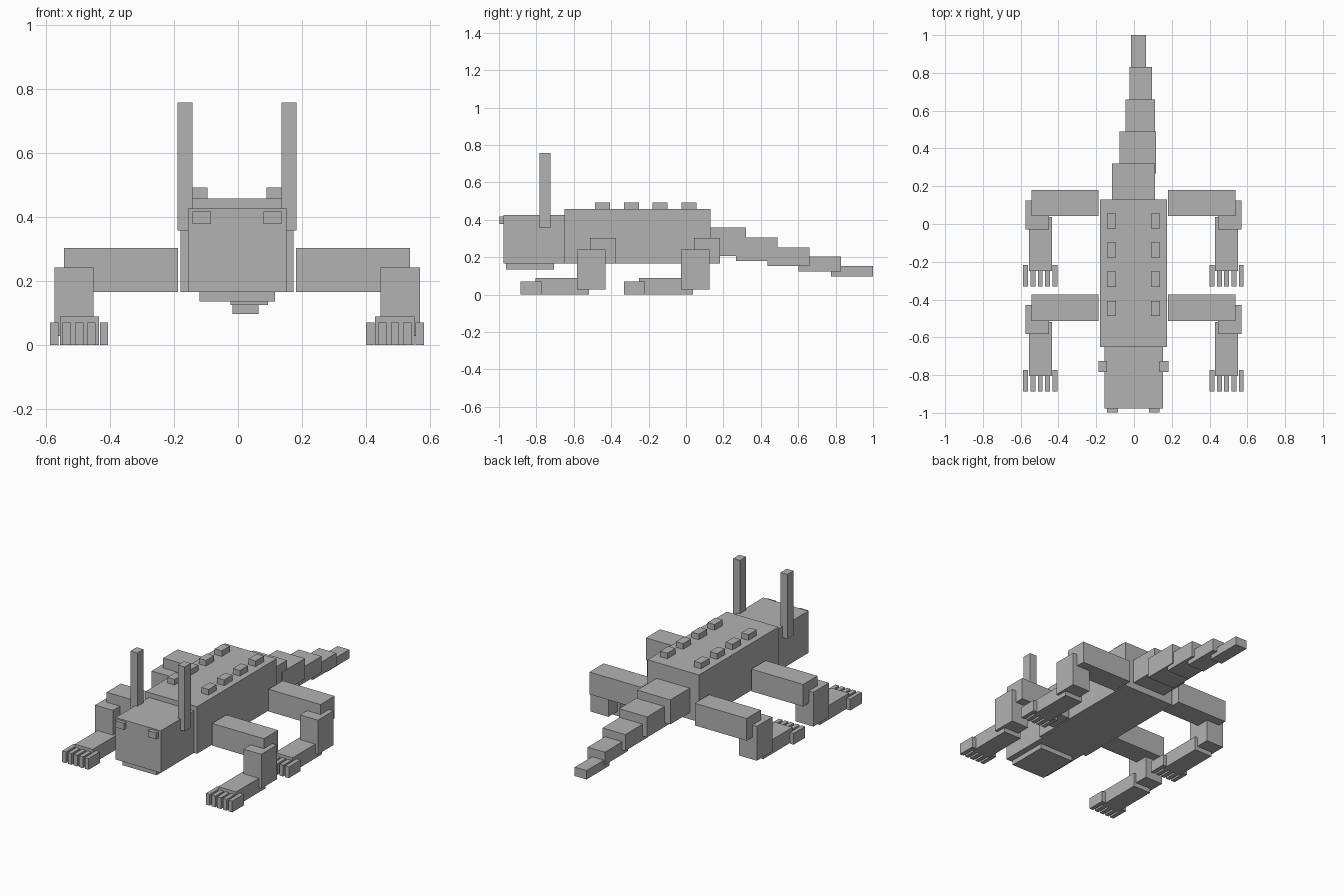
import bpy

CX = -0.003  # mirror plane of the animal

skin = bpy.data.materials.new("grey")
skin.diffuse_color = (0.45, 0.45, 0.45, 1)


def box(name, x, y, z):
    """Box from (min, max) ranges on each axis."""
    verts = [(a, b, c) for a in x for b in y for c in z]
    faces = [(0, 1, 3, 2), (4, 6, 7, 5), (0, 4, 5, 1),
             (2, 3, 7, 6), (0, 2, 6, 4), (1, 5, 7, 3)]
    mesh = bpy.data.meshes.new(name)
    mesh.from_pydata(verts, [], faces)
    mesh.materials.append(skin)
    obj = bpy.data.objects.new(name, mesh)
    bpy.context.collection.objects.link(obj)
    return obj


def pair(name, x, y, z):
    """Left and right boxes; x is the distance range from the mirror plane."""
    box(name + "_right", (CX + x[0], CX + x[1]), y, z)
    box(name + "_left", (CX - x[1], CX - x[0]), y, z)


# Body, head and jaw
box("body", (-0.18, 0.174), (-0.65, 0.13), (0.165, 0.457))
box("head", (-0.157, 0.153), (-0.976, -0.65), (0.165, 0.426))
box("jaw", (-0.12, 0.115), (-0.963, -0.706), (0.135, 0.165))

# Eyes and antennae
pair("eye", (0.082, 0.139), (-0.998, -0.976), (0.377, 0.417))
pair("antenna", (0.139, 0.186), (-0.784, -0.724), (0.357, 0.757))

# Two rows of back bumps
for i in range(4):
    y = -0.447 + 0.1545 * i
    pair(f"back_bump_{i + 1}", (0.092, 0.141), (y - 0.04, y + 0.04), (0.45, 0.492))

# Legs, feet and toes, front and back
for name, y in (("front", 0.0), ("back", 0.555)):
    pair(name + "_upper_leg", (0.184, 0.54), (-0.513 + y, -0.374 + y), (0.165, 0.303))
    pair(name + "_lower_leg", (0.448, 0.571), (-0.583 + y, -0.43 + y), (0.028, 0.241))
    pair(name + "_foot", (0.431, 0.554), (-0.805 + y, -0.518 + y), (0, 0.088))
    for i in range(5):
        x = 0.403 + 0.0387 * i
        pair(f"{name}_toe_{i + 1}", (x, x + 0.026), (-0.886 + y, -0.773 + y), (0, 0.07))

# Tapering tail: x range, y range, z range
tail = [
    ((-0.117, 0.112), (0.10, 0.32), (0.206, 0.358)),
    ((-0.076, 0.117), (0.267, 0.49), (0.179, 0.306)),
    ((-0.045, 0.111), (0.437, 0.66), (0.152, 0.253)),
    ((-0.024, 0.094), (0.602, 0.83), (0.124, 0.203)),
    ((-0.017, 0.064), (0.775, 1.0), (0.097, 0.152)),
]
for i, (x, y, z) in enumerate(tail):
    box(f"tail_segment_{i + 1}", x, y, z)
